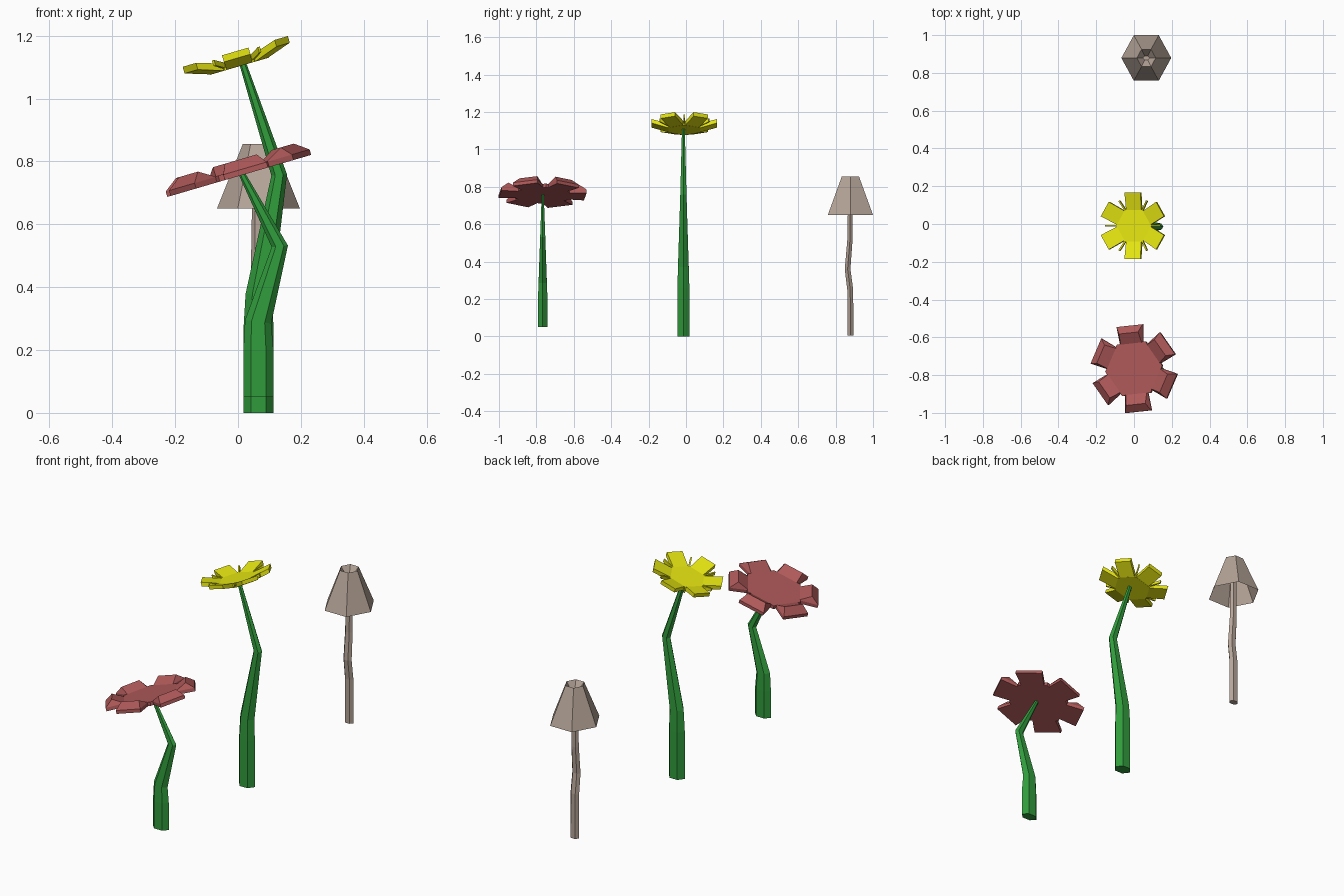
import bpy, bmesh
from math import sin, cos, pi, radians
from mathutils import Vector, Matrix

if "Cube" in bpy.data.objects:
    bpy.data.objects.remove(bpy.data.objects["Cube"])


def material(name, rgb):
    m = bpy.data.materials.new(name)
    m.diffuse_color = (*rgb, 1)
    m.use_nodes = True
    m.node_tree.nodes["Principled BSDF"].inputs["Base Color"].default_value = m.diffuse_color
    return m


GREEN = material("stem_green", (0.03, 0.33, 0.045))
YELLOW = material("yellow", (0.80, 0.80, 0.006))
RED = material("dusty_red", (0.43, 0.10, 0.10))
BROWN = material("pale_brown", (0.46, 0.37, 0.31))


def loft(bm, rings, caps=True, xf=Matrix()):
    """Join rings of points with quads, optionally closing both ends."""
    vs = [[bm.verts.new(xf @ Vector(p)) for p in r] for r in rings]
    n = len(vs[0])
    faces = []
    for a, b in zip(vs, vs[1:]):
        for i in range(n):
            j = (i + 1) % n
            faces.append(bm.faces.new((a[i], a[j], b[j], b[i])))
    if caps:
        faces.append(bm.faces.new(vs[0][::-1]))
        faces.append(bm.faces.new(vs[-1]))
        bmesh.ops.recalc_face_normals(bm, faces=faces)


def finish(bm, name, mat, matrix=Matrix()):
    me = bpy.data.meshes.new(name)
    bm.to_mesh(me)
    bm.free()
    me.materials.append(mat)
    ob = bpy.data.objects.new(name, me)
    ob.matrix_world = matrix
    bpy.context.collection.objects.link(ob)
    return ob


def hexagon(r, z, ry=None):
    ry = r if ry is None else ry
    return [(r * cos(i * pi / 3), ry * sin(i * pi / 3), z) for i in range(6)]


def stem(name, path, radii, squash, mat):
    """Six-sided stalk along a bent path, rings mitred at the bends."""
    pts = [Vector(p) for p in path]
    rings = []
    for i, (p, r) in enumerate(zip(pts, radii)):
        d = Vector((0, 0, 0))
        if i == 0:
            d = Vector((0, 0, 1))
        else:
            d += (p - pts[i - 1]).normalized()
            if i < len(pts) - 1:
                d += (pts[i + 1] - p).normalized()
        d.normalize()
        side = Vector((0, 1, 0)).cross(d).normalized()
        up = d.cross(side)
        rings.append([p + side * x + up * y for x, y, _ in hexagon(r, 0, r * squash)])
    bm = bmesh.new()
    loft(bm, rings)
    finish(bm, name, mat)


def spin(k, turn=0.0):
    return Matrix.Rotation(pi / 2 + turn + k * pi / 3, 4, 'Z')


def bar(r, w, z0, z1):
    return [(r, -w, z0), (r, w, z0), (r, w, z1), (r, -w, z1)]


def outline(r0, w0, r1, w1, z0, z1):
    return [(r0, -w0, z0), (r1, -w1, z1), (r1, w1, z1), (r0, w0, z0)]


def head_matrix(x, y, z, turn=0.0):
    return (Matrix.Translation((x, y, z)) @ Matrix.Rotation(radians(-16.3), 4, 'Y')
            @ Matrix.Rotation(turn, 4, 'Z'))


# Stalks
stem("yellow_flower_stem",
     [(.065, -.014, 0), (.065, -.014, .26), (.067, -.014, .375), (.131, -.014, .757), (.014, -.014, 1.115)],
     [.048, .048, .043, .025, .011], .77, GREEN)
stem("red_flower_stem",
     [(.065, -.766, .05), (.065, -.766, .2), (.064, -.766, .29), (.133, -.766, .53), (.01, -.766, .765)],
     [.048, .048, .042, .026, .01], .61, GREEN)
stem("mushroom_stem",
     [(.065, .879, .006), (.065, .878, .25), (.065, .864, .36), (.065, .876, .51), (.065, .879, .81)],
     [.027, .026, .025, .023, .018], .7, BROWN)

# Yellow flower: hexagonal centre, upturned petals and thin blades between them
bm = bmesh.new()
loft(bm, [hexagon(.098, 0), hexagon(.098, .024)])
for k in range(6):
    loft(bm, [bar(.083, .042, 0, .024), bar(.176, .044, .027, .049)], xf=spin(k))
    loft(bm, [bar(.085, .004, .004, .022), bar(.152, .004, .024, .042)], xf=spin(k, pi / 6))
finish(bm, "yellow_flower_head", YELLOW, head_matrix(.005, -.009, 1.103))

# Red flower: flat hexagonal centre, petals with a raised ridge
bm = bmesh.new()
loft(bm, [hexagon(.158, 0), hexagon(.158, .02)])
for k in range(6):
    loft(bm, [outline(.13, .062, .229, .072, 0, 0),
              outline(.13, .062, .229, .072, .018, .018),
              outline(.135, .058, .19, .053, .0205, .05)], xf=spin(k))
finish(bm, "red_flower_head", RED, head_matrix(.004, -.766, .754, radians(6)))

# Mushroom cap: thin hollow cone with a funnel in the top around the stalk
bm = bmesh.new()
loft(bm, [hexagon(.016, .80, .012), hexagon(.048, .843, .051), hexagon(.132, .65, .139),
          hexagon(.05, .855, .053), hexagon(.016, .805, .012)], caps=False)
finish(bm, "mushroom_cap", BROWN, Matrix.Translation((.065, .879, 0)))
